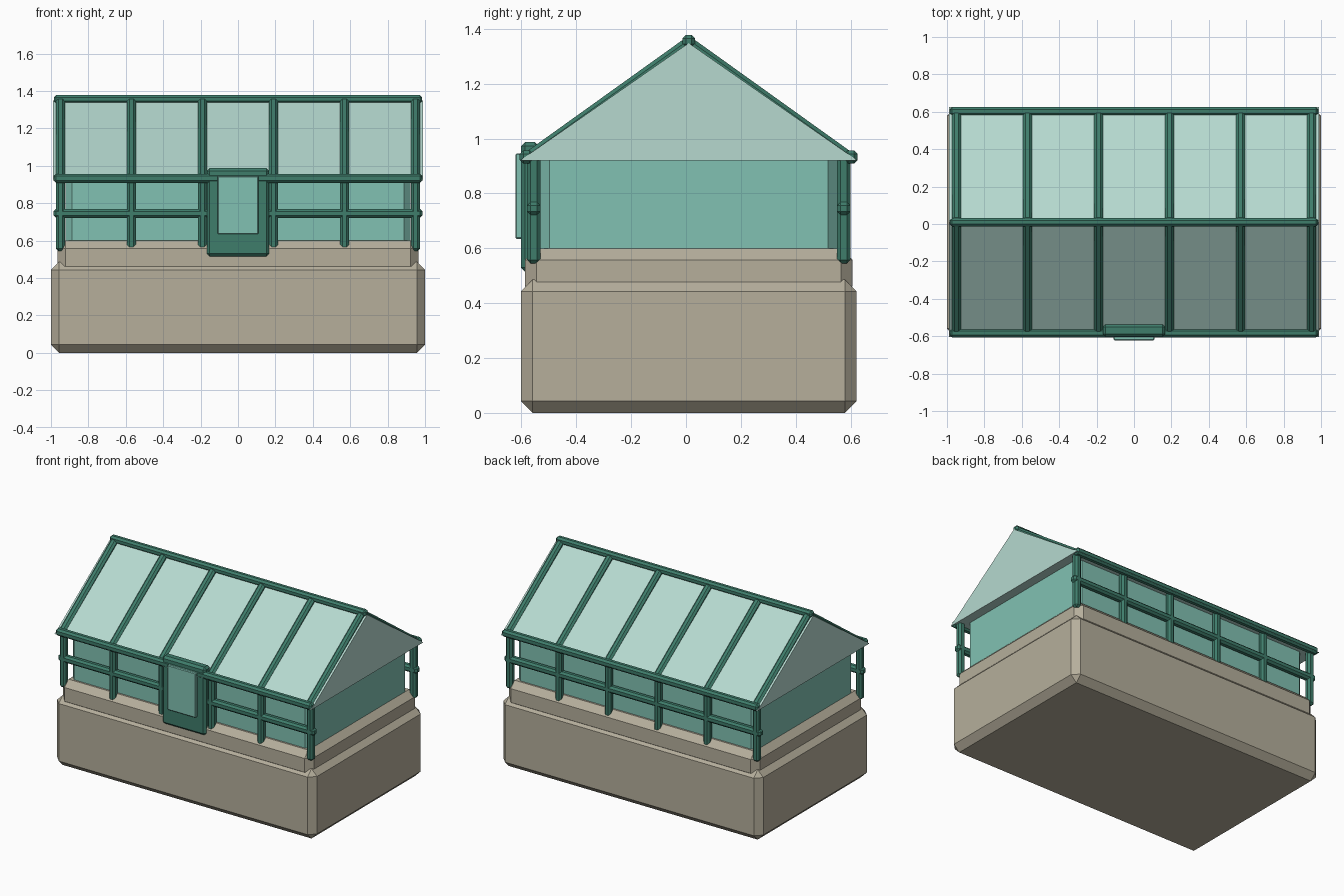
import bpy
import bmesh
from mathutils import Vector

cube = bpy.data.objects.get("Cube")
if cube:
    bpy.data.objects.remove(cube, do_unlink=True)


def material(name, rgb):
    color = [(c / 255) ** 2.2 for c in rgb] + [1]
    mat = bpy.data.materials.new(name)
    mat.use_nodes = True
    mat.diffuse_color = color
    mat.node_tree.nodes["Principled BSDF"].inputs["Base Color"].default_value = color
    return mat


stone = material("warm stone", (180, 173, 154))
frame = material("dark green frame", (65, 124, 107))
wall_glass = material("teal wall glass", (128, 192, 177))
roof_glass = material("pale roof glass", (180, 216, 206))

MID = 0.01  # centre line of the building in y


def add(name, bm, mat):
    mesh = bpy.data.meshes.new(name)
    bmesh.ops.recalc_face_normals(bm, faces=bm.faces)
    bm.to_mesh(mesh)
    bm.free()
    mesh.materials.append(mat)
    obj = bpy.data.objects.new(name, mesh)
    bpy.context.collection.objects.link(obj)
    return obj


def block(name, center, size, bevel, mat):
    """Box with chamfered edges."""
    bm = bmesh.new()
    bmesh.ops.create_cube(bm, size=1)
    bmesh.ops.scale(bm, vec=size, verts=bm.verts)
    bmesh.ops.bevel(bm, geom=bm.edges[:], offset=bevel, segments=1,
                    affect='EDGES', profile=0.5)
    obj = add(name, bm, mat)
    obj.location = center
    return obj


def bar(name, start, end, thick=0.048):
    """Chamfered frame bar between two points."""
    a, b = Vector(start), Vector(end)
    obj = block(name, (a + b) / 2, (thick, thick, (b - a).length), 0.013, frame)
    obj.rotation_mode = 'QUATERNION'
    obj.rotation_quaternion = Vector((0, 0, 1)).rotation_difference(b - a)
    return obj


# Stone base and plinth
block("stone_base", (0, MID, 0.243), (2, 1.224, 0.486), 0.043, stone)
block("stone_plinth", (0, MID, 0.51), (1.93, 1.194, 0.18), 0.042, stone)

# Glass walls, chamfered only at the upright corners
bm = bmesh.new()
bmesh.ops.create_cube(bm, size=1)
bmesh.ops.scale(bm, vec=(1.846, 1.084, 0.37), verts=bm.verts)
upright = [e for e in bm.edges if abs(e.verts[0].co.z - e.verts[1].co.z) > 0.1]
bmesh.ops.bevel(bm, geom=upright, offset=0.035, segments=1, affect='EDGES', profile=0.5)
add("glass_walls", bm, wall_glass).location = (0, MID, 0.745)

# Glass gable roof
bm = bmesh.new()
outline = [(-0.615, 0.92), (0.615, 0.92), (0, 1.348)]
face = bm.faces.new([bm.verts.new((-0.988, MID + y, z)) for y, z in outline])
ext = bmesh.ops.extrude_face_region(bm, geom=[face])
bmesh.ops.translate(bm, vec=(1.976, 0, 0),
                    verts=[v for v in ext["geom"] if isinstance(v, bmesh.types.BMVert)])
add("glass_roof", bm, roof_glass)

# Ridge, eaves and rails
bar("ridge_beam", (-0.985, MID, 1.355), (0.985, MID, 1.355), 0.046)
for side, label in ((-1, "front"), (1, "back")):
    eave_y, post_y = MID + side * 0.592, MID + side * 0.565
    bar(label + "_eave_beam", (-0.985, eave_y, 0.933), (0.985, eave_y, 0.933))
    bar(label + "_rail", (-0.986, post_y, 0.745), (0.986, post_y, 0.745))
    # Posts and rafters share six evenly spaced positions
    for i in range(6):
        x = -0.95 + i * 0.38
        bar(f"{label}_post_{i + 1}", (x, post_y, 0.545), (x, post_y, 0.95))
        bar(f"{label}_rafter_{i + 1}", (x, eave_y, 0.922), (x, MID, 1.346))

# Door with raised glass pane
block("door", (0, -0.569, 0.751), (0.334, 0.066, 0.472), 0.015, frame)
block("door_glass", (0, -0.609, 0.79), (0.22, 0.026, 0.312), 0.005, wall_glass)
